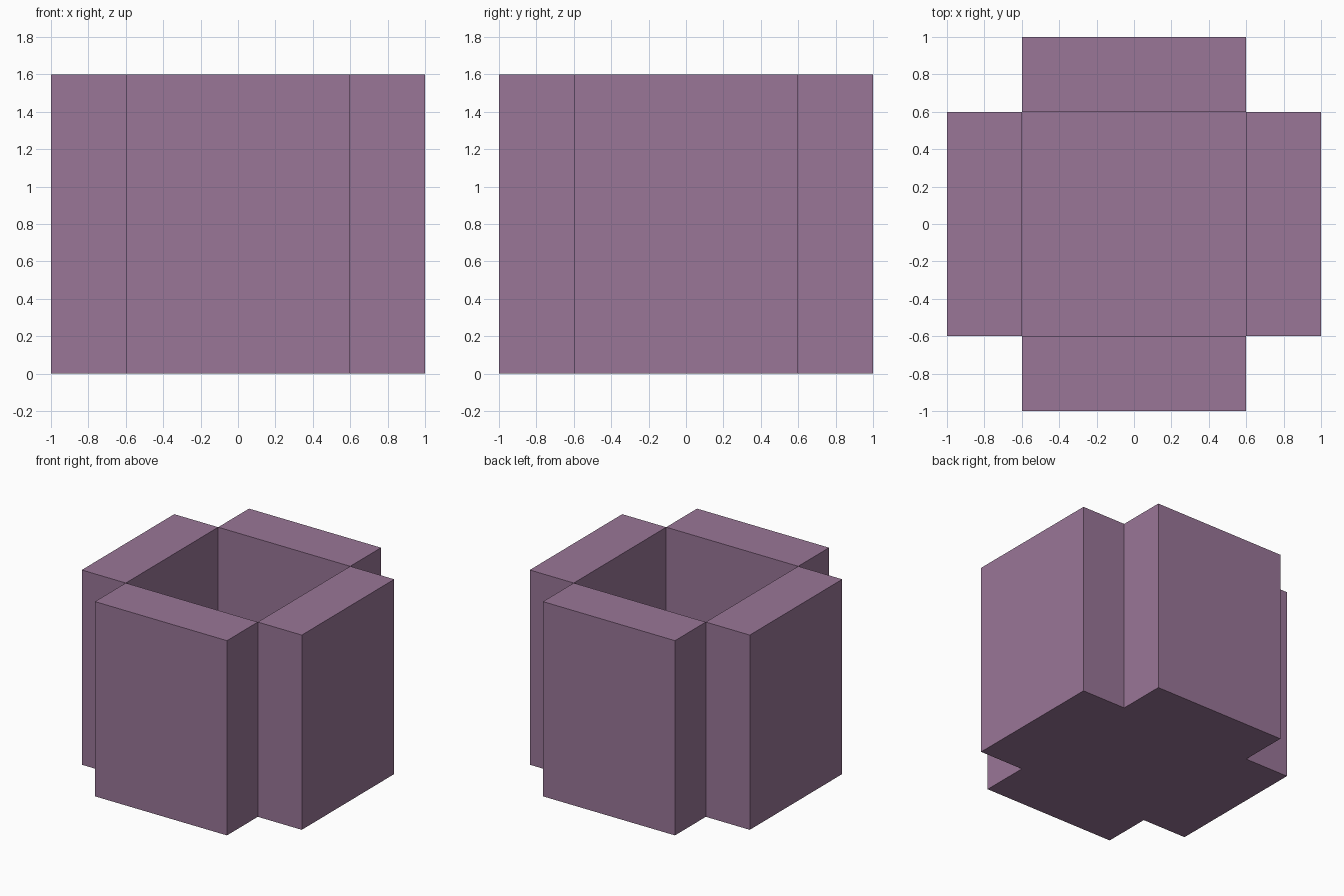
import bpy
import math
from mathutils import Matrix

if "Cube" in bpy.data.objects:
    bpy.data.objects.remove(bpy.data.objects["Cube"], do_unlink=True)

UNIT = 0.4          # wall and floor thickness
INNER = 3 * UNIT    # width of the square opening
HEIGHT = 4 * UNIT

# Single dusty purple colour
purple = bpy.data.materials.new("dusty_purple")
purple.use_nodes = True
colour = (0.32, 0.18, 0.31, 1)
purple.diffuse_color = colour
bsdf = next(n for n in purple.node_tree.nodes if n.type == "BSDF_PRINCIPLED")
bsdf.inputs["Base Color"].default_value = colour
bsdf.inputs["Roughness"].default_value = 0.8


def box(name, size, centre, angle=0):
    """Flat-sided block, turned about the vertical axis of the pot."""
    bpy.ops.mesh.primitive_cube_add(size=1)
    obj = bpy.context.object
    obj.name = name
    obj.data.transform(Matrix.Rotation(angle, 4, "Z")
                       @ Matrix.Translation(centre)
                       @ Matrix.Diagonal((*size, 1)))
    obj.data.materials.append(purple)
    return obj


# Square floor closing the bottom of the opening
box("floor", (INNER, INNER, UNIT), (0, 0, UNIT / 2))

# Four thick walls that meet only along their inner corners
for i, side in enumerate(("front", "left", "back", "right")):
    box(side + "_wall", (INNER, UNIT, HEIGHT),
        (0, -(INNER + UNIT) / 2, HEIGHT / 2), i * math.pi / 2)
